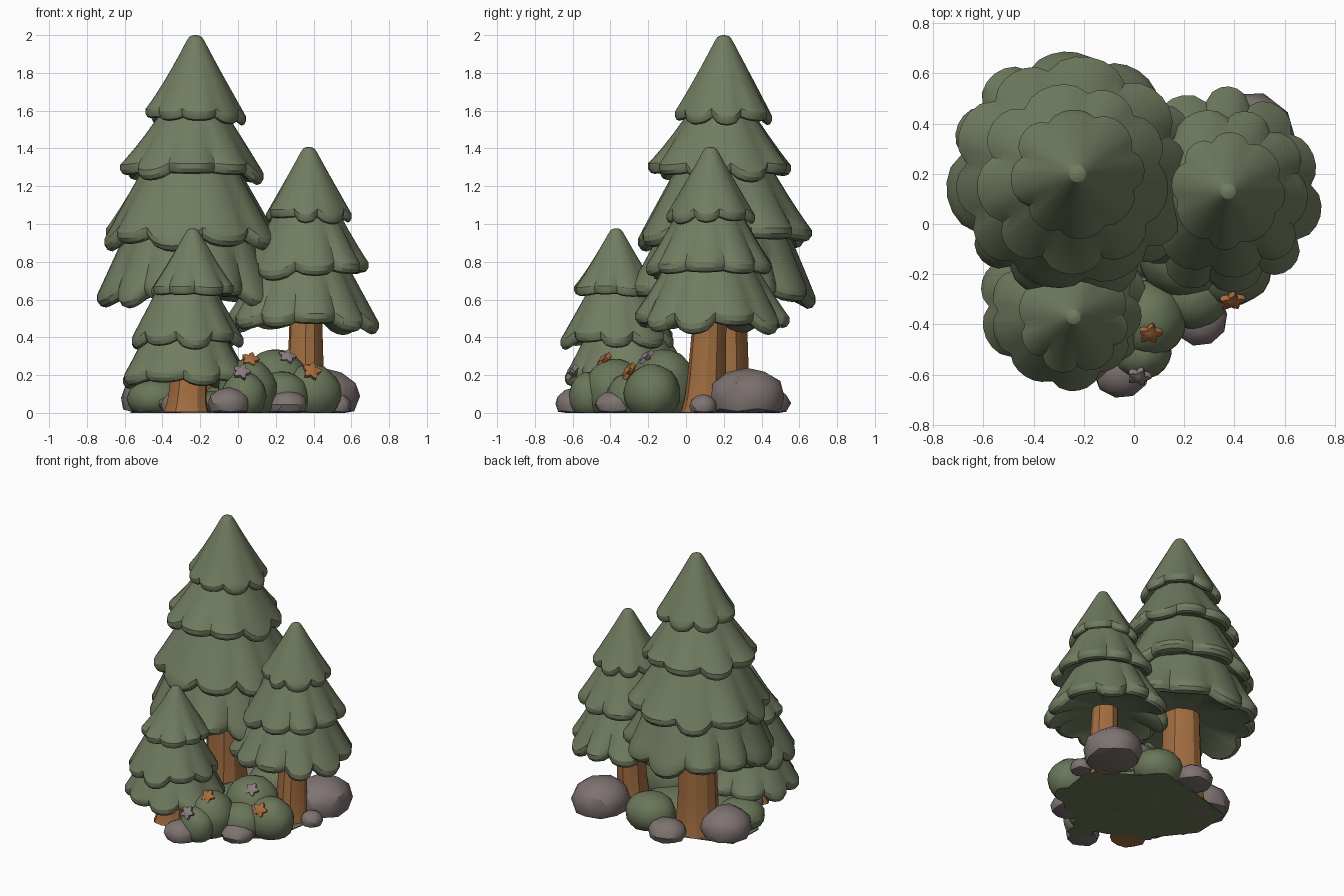
import bpy, bmesh, math, random
from mathutils import Vector, Matrix

if "Cube" in bpy.data.objects:
    bpy.data.objects.remove(bpy.data.objects["Cube"])

random.seed(11)
TAU = 2 * math.pi


def material(name, rgb):
    # sRGB 0-255 to linear
    m = bpy.data.materials.new(name)
    m.diffuse_color = [((c / 255 + 0.055) / 1.055) ** 2.4 for c in rgb] + [1]
    m.use_nodes = True
    m.node_tree.nodes["Principled BSDF"].inputs["Base Color"].default_value = m.diffuse_color
    return m


NEEDLES = material("needle green", (113, 124, 96))
LEAVES = material("bush green", (106, 118, 89))
BARK = material("bark brown", (162, 109, 65))
STONE = material("stone grey", (126, 115, 113))
ORANGE = material("flower orange", (168, 107, 60))
PALE = material("flower grey", (136, 126, 124))


def finish(bm, name, mat, angle=35):
    bmesh.ops.recalc_face_normals(bm, faces=bm.faces)
    me = bpy.data.meshes.new(name)
    bm.to_mesh(me)
    bm.free()
    me.materials.append(mat)
    ob = bpy.data.objects.new(name, me)
    bpy.context.collection.objects.link(ob)
    bpy.ops.object.select_all(action='DESELECT')
    ob.select_set(True)
    bpy.context.view_layer.objects.active = ob
    bpy.ops.object.shade_smooth_by_angle(angle=math.radians(angle))
    return ob


def skin(bm, rings, top, bottom):
    # bridge rings of points and close both ends with fans
    loops = [[bm.verts.new(p) for p in ring] for ring in rings]
    n = len(loops[0])
    for a, b in zip(loops, loops[1:]):
        for i in range(n):
            j = (i + 1) % n
            bm.faces.new((a[i], a[j], b[j], b[i]))
    for loop, point in ((loops[0], top), (loops[-1], bottom)):
        c = bm.verts.new(point)
        for i in range(n):
            bm.faces.new((loop[i], loop[(i + 1) % n], c))


def tier(name, cx, cy, z_top, z_bot, r_top, R, lobes):
    # drooping scalloped skirt with a thick rounded rim
    seg = 6
    phase = random.uniform(0, TAU)
    valley = [k + random.uniform(-0.16, 0.16) for k in range(lobes)]
    valley.append(valley[0] + lobes)
    grow = [random.uniform(-0.025, 0.035) for _ in range(lobes)]
    drop = [random.uniform(-0.03, 0.035) * R / 0.4 for _ in range(lobes)]
    H = z_top - z_bot
    lip = 0.062 * (0.5 + R)

    # (radius, height, lobe weight), rounded tip first
    rows = [(r_top * 0.45, z_top + r_top * 0.42, 0), (r_top * 0.8, z_top + r_top * 0.25, 0)]
    for t in (0.04, 0.2, 0.4, 0.6, 0.78, 0.92, 1.0):
        f = 0.92 * t + 0.08 * t * t
        rows.append((r_top + (R - r_top) * f, z_top - (H - lip) * t, t ** 1.7))
    rows += [(R * 1.0, z_bot + lip * 0.5, 1), (R * 0.965, z_bot + lip * 0.12, 1),
             (R * 0.91, z_bot, 1), (R * 0.8, z_bot + lip * 0.4, 0.9),
             (R * 0.55, z_bot + lip * 1.0, 0.4), (R * 0.2, z_bot + lip * 1.4, 0)]
    rings = []
    for r, z, w in rows:
        ring = []
        for i in range(lobes * seg):
            k, u = i // seg, (i % seg) / seg
            s = math.sin(math.pi * u) ** 0.65
            a = phase + TAU * (valley[k] * (1 - u) + valley[k + 1] * u) / lobes
            rr = r * (1 - 0.11 * w * (1 - s) + grow[k] * w * s)
            zz = z + w * w * (0.09 * R * (1 - s) + drop[k] * s)
            ring.append((cx + rr * math.cos(a), cy + rr * math.sin(a), zz))
        rings.append(ring)
    bm = bmesh.new()
    skin(bm, rings, (cx, cy, z_top + r_top * 0.5), (cx, cy, z_bot + lip * 1.4))
    finish(bm, name, NEEDLES, 28)


def trunk(name, base, top, r_base, r_top):
    # flared, slightly fluted trunk
    n = 12
    flute = [random.uniform(0.94, 1.05) for _ in range(n)]
    b, t = Vector(base), Vector(top)
    rings = []
    for u, flare in ((1, 0), (0.6, 0), (0.3, 0.1), (0.12, 0.4), (0, 1)):
        r = r_top + (r_base - r_top) * (0.5 * (1 - u) + 0.5 * flare)
        c = b.lerp(t, u)
        rings.append([c + Vector((r * flute[i] * math.cos(TAU * i / n),
                                  r * flute[i] * math.sin(TAU * i / n), 0))
                      for i in range(n)])
    bm = bmesh.new()
    skin(bm, rings, t, b)
    finish(bm, name, BARK, 25)


def blob(bm, x, y, rx, ry, height, low, sub, jitter):
    # irregular ball with its widest part at height `low`, flattened on the ground
    rot = Matrix.Rotation(random.uniform(0, TAU), 4, 'Z')
    made = bmesh.ops.create_icosphere(bm, subdivisions=sub, radius=1, matrix=rot)
    for v in made['verts']:
        p = v.co * random.uniform(1 - jitter, 1 + jitter * 0.4)
        v.co = (x + p.x * rx, y + p.y * ry, max(0, low + p.z * (height - low)))


def flower(name, pos, direction, mat, size=0.05):
    # five-petal star with a raised centre, facing outward
    rot = Vector(direction).to_track_quat('Z', 'Y').to_matrix().to_4x4()
    rings = []
    for z, k in ((0.016, 0.35), (0.012, 1), (-0.012, 0.95)):
        ring = []
        for i in range(20):
            r = size * k * (0.78 + 0.22 * math.cos(5 * TAU * i / 20))
            if k == 0.35:
                r = size * k
            ring.append((r * math.cos(TAU * i / 20), r * math.sin(TAU * i / 20), z))
        rings.append(ring)
    bm = bmesh.new()
    skin(bm, rings, (0, 0, 0.026), (0, 0, -0.035))
    bm.transform(Matrix.Translation(pos) @ rot)
    finish(bm, name, mat)


# trees: tiers of (x, y, top z, bottom z, top radius, rim radius, lobes)
TREES = {
    "tall": [(-0.225, 0.2, 1.98, 1.54, 0.042, 0.262, 8), (-0.235, 0.185, 1.75, 1.235, 0.07, 0.38, 9),
             (-0.25, 0.2, 1.5, 0.88, 0.14, 0.47, 10), (-0.25, 0.2, 1.2, 0.575, 0.24, 0.497, 11)],
    "middle": [(0.375, 0.13, 1.39, 1.015, 0.038, 0.23, 8), (0.365, 0.125, 1.25, 0.72, 0.07, 0.335, 9),
               (0.345, 0.13, 1.0, 0.44, 0.12, 0.405, 11)],
    "small": [(-0.24, -0.37, 0.96, 0.61, 0.035, 0.222, 8), (-0.275, -0.36, 0.83, 0.355, 0.06, 0.3, 9),
              (-0.28, -0.315, 0.6, 0.145, 0.12, 0.335, 9)],
}
for tree, tiers in TREES.items():
    for i, args in enumerate(tiers):
        tier(f"{tree}_tree_foliage_{i + 1}", *args)
trunk("tall_tree_trunk", (-0.24, 0.2, 0.004), (-0.24, 0.2, 0.8), 0.155, 0.115)
trunk("middle_tree_trunk", (0.355, 0.1, 0.004), (0.36, 0.13, 0.6), 0.12, 0.083)
trunk("small_tree_trunk", (-0.27, -0.38, 0.004), (-0.25, -0.36, 0.3), 0.12, 0.09)

# thin leafy ground cover under everything
OUTLINE = [(0.5, 0.1), (0.44, -0.25), (0.2, -0.38), (0.05, -0.48), (-0.12, -0.42),
           (-0.35, -0.3), (-0.57, -0.02), (-0.56, 0.26), (-0.24, 0.36), (0.06, 0.42), (0.3, 0.25)]
bm = bmesh.new()
skin(bm, [[(x, y, 0.006) for x, y in OUTLINE], [(x, y, 0) for x, y in OUTLINE]],
     (0, 0, 0.006), (0, 0, 0))
finish(bm, "ground_cover", LEAVES)

# undergrowth: overlapping leafy lumps (x, y, rx, ry, height)
BUSHES = [(0.05, -0.38, 0.16, 0.16, 0.29), (0.2, -0.12, 0.19, 0.18, 0.34),
          (0.38, -0.18, 0.17, 0.15, 0.26), (0.03, -0.51, 0.12, 0.11, 0.22),
          (0.23, -0.28, 0.15, 0.14, 0.22), (-0.43, -0.02, 0.16, 0.16, 0.19),
          (0.06, 0.32, 0.175, 0.16, 0.23), (0.02, 0.02, 0.24, 0.24, 0.16),
          (-0.2, -0.1, 0.24, 0.2, 0.12)]
for i, (x, y, rx, ry, h) in enumerate(BUSHES):
    bm = bmesh.new()
    blob(bm, x, y, rx, ry, h, h * 0.4, 3, 0.035)
    finish(bm, f"bush_{i + 1}", LEAVES, 28)

# rocks (x, y, rx, ry, height)
ROCKS = [(0.455, 0.325, 0.195, 0.205, 0.24), (0.53, 0.09, 0.075, 0.075, 0.1),
         (-0.05, -0.585, 0.115, 0.11, 0.135), (0.26, -0.37, 0.115, 0.115, 0.12),
         (-0.445, 0.18, 0.18, 0.18, 0.21), (-0.15, 0.43, 0.135, 0.125, 0.14),
         (-0.33, -0.28, 0.08, 0.08, 0.11)]
for i, (x, y, rx, ry, h) in enumerate(ROCKS):
    bm = bmesh.new()
    blob(bm, x, y, rx, ry, h, h * 0.37, 2, 0.035)
    finish(bm, f"rock_{i + 1}", STONE, 28)

# flowers
flower("orange_flower_1", (0.065, -0.435, 0.28), (0.1, -0.7, 0.7), ORANGE)
flower("orange_flower_2", (0.39, -0.305, 0.22), (0.2, -0.85, 0.55), ORANGE, 0.054)
flower("grey_flower_1", (0.02, -0.605, 0.215), (0.0, -0.8, 0.6), PALE)
flower("grey_flower_2", (0.26, -0.21, 0.295), (0.15, -0.7, 0.7), PALE)
